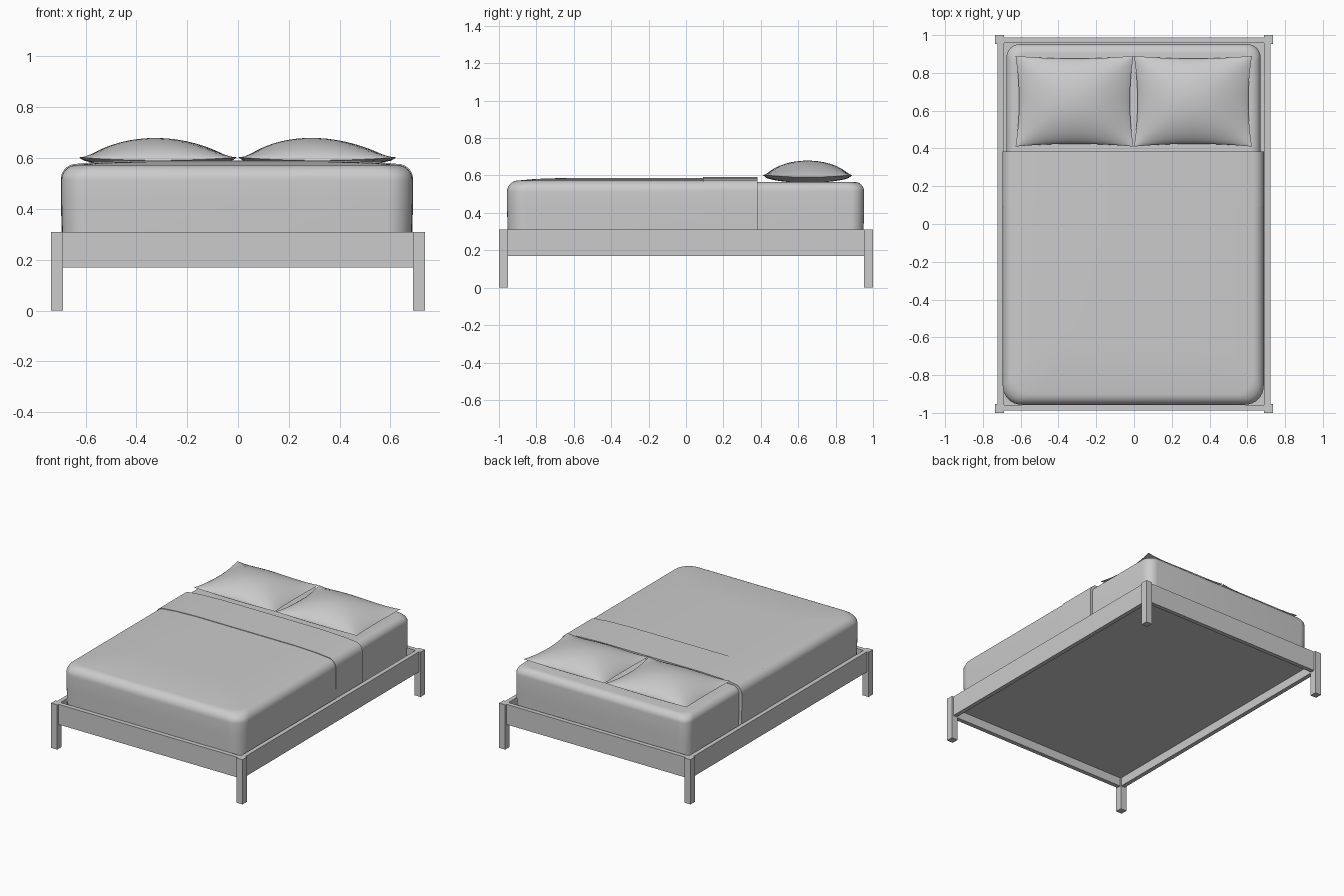
import bpy, bmesh, math

if "Cube" in bpy.data.objects:
    bpy.data.objects.remove(bpy.data.objects["Cube"], do_unlink=True)

GREY = (0.6, 0.6, 0.6, 1.0)
grey = bpy.data.materials.new("plain_grey")
grey.use_nodes = True
grey.diffuse_color = GREY
grey.node_tree.nodes["Principled BSDF"].inputs["Base Color"].default_value = GREY


def finish(name, bm, smooth=None):
    """Turn a bmesh into a named object, smooth below the given angle."""
    bmesh.ops.recalc_face_normals(bm, faces=bm.faces)
    mesh = bpy.data.meshes.new(name)
    bm.to_mesh(mesh)
    bm.free()
    mesh.materials.append(grey)
    obj = bpy.data.objects.new(name, mesh)
    bpy.context.collection.objects.link(obj)
    if smooth:
        bpy.ops.object.select_all(action="DESELECT")
        obj.select_set(True)
        bpy.context.view_layer.objects.active = obj
        bpy.ops.object.shade_smooth_by_angle(angle=math.radians(smooth))
    return obj


def box(name, x, y, z):
    """Box spanning the given (low, high) ranges."""
    bm = bmesh.new()
    for v in bmesh.ops.create_cube(bm, size=1)["verts"]:
        v.co = [(a + b) / 2 + c * (b - a) for (a, b), c in zip((x, y, z), v.co)]
    return finish(name, bm)


def soft_slab(name, x, y, rings, front_r=0.0, back_r=0.0):
    """Loft rounded outlines; a zero radius leaves that end cut straight."""
    bm = bmesh.new()
    loops = []
    for inset, z in rings:
        x0, x1 = x[0] + inset, x[1] - inset
        y0 = y[0] + (inset if front_r else 0)
        y1 = y[1] - (inset if back_r else 0)
        corners = ((x1, y1, back_r), (x0, y1, back_r), (x0, y0, front_r), (x1, y0, front_r))
        loop = []
        for k, (cx, cy, r) in enumerate(corners):
            sx = 1 if k in (0, 3) else -1
            sy = 1 if k < 2 else -1
            for i in range(9 if r else 1):
                a = math.pi / 2 * (k + i / 8)
                px = cx + r * (math.cos(a) - sx)
                py = cy + r * (math.sin(a) - sy)
                loop.append(bm.verts.new((px, py, z)))
        loops.append(loop)
    for low, high in zip(loops, loops[1:]):
        n = len(low)
        for i in range(n):
            j = (i + 1) % n
            bm.faces.new((low[i], low[j], high[j], high[i]))
    bm.faces.new(loops[0])
    bm.faces.new(loops[-1])
    return finish(name, bm, 40)


def rounded_rings(bottom, top, radius, crown=0.0):
    """Straight wall, quarter-round top edge and a gently crowned top."""
    rings = [(0.004, bottom), (0.0, (bottom + top) / 2)]
    for i in range(9):
        a = math.pi / 2 * i / 8
        rings.append((radius * (1 - math.cos(a)), top - crown - radius * (1 - math.sin(a))))
    if crown:
        rings += [(radius + 0.09, top - crown * 0.4), (radius + 0.25, top)]
    return rings


def pillow(name, cx, cy, hw, hd, lean):
    """Two puffed sheets joined along a seam with pointed corners."""
    bm = bmesh.new()
    n = 24
    for side in (1, -1):
        grid = []
        for i in range(n + 1):
            u = -math.cos(math.pi * i / n)
            row = []
            for j in range(n + 1):
                v = -math.cos(math.pi * j / n)
                ku, kv = max(0, 1 - u * u), max(0, 1 - v * v)
                puff = ku ** 0.85 * kv ** 0.65 * (1 + lean * u)
                seam = 0.603 - 0.012 * max(ku, kv)
                z = seam + puff * (0.088 if side > 0 else -0.03)
                px = cx + hw * u * (1 - 0.06 * kv)
                py = cy + hd * v * (1 - 0.06 * ku)
                row.append(bm.verts.new((px, py, z)))
            grid.append(row)
        for i in range(n):
            for j in range(n):
                bm.faces.new((grid[i][j], grid[i + 1][j], grid[i + 1][j + 1], grid[i][j + 1]))
    bmesh.ops.remove_doubles(bm, verts=bm.verts, dist=0.00005)
    return finish(name, bm, 50)


# Wooden frame: four legs, four rails and the deck
for sx, side in ((1, "left"), (-1, "right")):
    for sy, end in ((-1, "front"), (1, "back")):
        box(f"{end}_{side}_leg", sorted((sx * 0.688, sx * 0.735)),
            sorted((sy * 0.952, sy)), (0, 0.31))
    box(f"{side}_rail", sorted((sx * 0.692, sx * 0.722)), (-0.955, 0.955), (0.17, 0.31))
for sy, end in ((-1, "front"), (1, "back")):
    box(f"{end}_rail", (-0.692, 0.692), sorted((sy * 0.958, sy * 0.988)), (0.17, 0.31))
box("deck", (-0.695, 0.695), (-0.96, 0.96), (0.23, 0.26))

# Mattress, blanket and the folded band at its upper end
soft_slab("mattress", (-0.675, 0.67), (-0.94, 0.952),
          rounded_rings(0.25, 0.565, 0.05), 0.07, 0.07)
soft_slab("blanket", (-0.695, 0.687), (-0.957, 0.375),
          rounded_rings(0.27, 0.587, 0.06, 0.014), 0.1)
soft_slab("blanket_fold", (-0.697, 0.689), (0.09, 0.383),
          rounded_rings(0.27, 0.591, 0.06, 0.014))

# Pair of pillows
pillow("right_pillow", -0.315, 0.65, 0.312, 0.24, -0.06)
pillow("left_pillow", 0.312, 0.65, 0.312, 0.24, -0.14)
